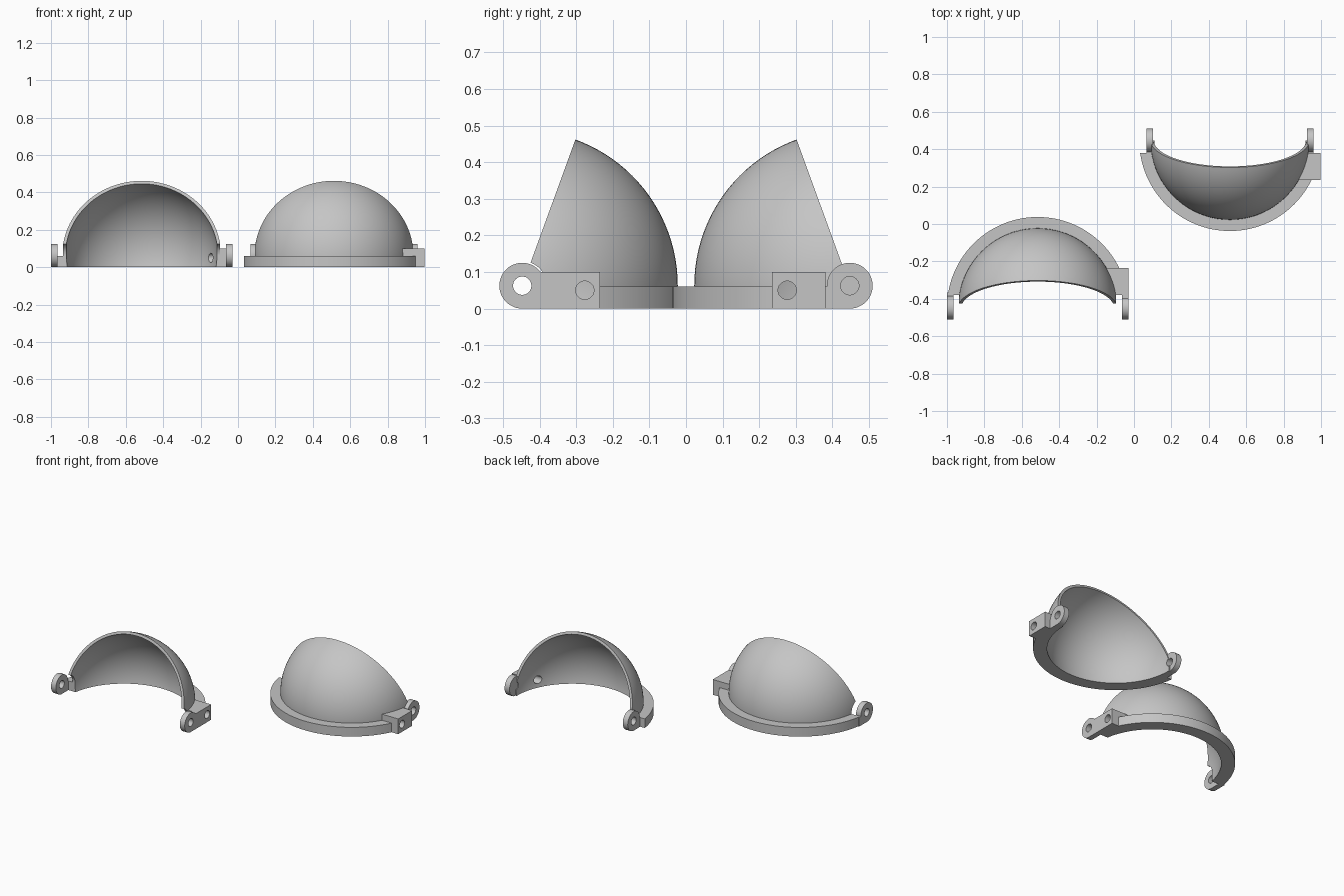
import bpy, bmesh, math
from mathutils import Matrix, Vector

if "Cube" in bpy.data.objects:
    bpy.data.objects.remove(bpy.data.objects["Cube"])

PZ = 0.0625                      # pivot height, also lug radius
R_OUT, R_IN, R_FLANGE = 0.425, 0.408, 0.485
GAP = 0.067                      # clearance around the pivot
ALONG_X = Matrix.Rotation(math.pi / 2, 4, 'Y')

grey = bpy.data.materials.new("plain_grey")
grey.diffuse_color = (0.56, 0.56, 0.56, 1)
grey.use_nodes = True
grey.node_tree.nodes["Principled BSDF"].inputs["Base Color"].default_value = grey.diffuse_color


def make(name, bm):
    bmesh.ops.recalc_face_normals(bm, faces=bm.faces[:])
    mesh = bpy.data.meshes.new(name)
    bm.to_mesh(mesh)
    bm.free()
    mesh.materials.append(grey)
    ob = bpy.data.objects.new(name, mesh)
    bpy.context.collection.objects.link(ob)
    return ob


def keep_below(bm, co, no):
    """Slice the solid, drop the side the normal points to, and cap it."""
    r = bmesh.ops.bisect_plane(bm, geom=bm.verts[:] + bm.edges[:] + bm.faces[:], dist=1e-6,
                               plane_co=co, plane_no=no, clear_outer=True)
    edges = [e for e in r['geom_cut'] if isinstance(e, bmesh.types.BMEdge)]
    bmesh.ops.contextual_create(bm, geom=edges)


def ball(radius):
    bm = bmesh.new()
    bmesh.ops.create_uvsphere(bm, u_segments=112, v_segments=64, radius=radius,
                              matrix=Matrix.Translation((0, 0, PZ)) @ ALONG_X)
    return bm


def box(x0, x1, y0, y1, z0, z1):
    bm = bmesh.new()
    bmesh.ops.create_cube(bm, size=1)
    for v in bm.verts:
        v.co = Vector((x1 if v.co.x > 0 else x0, y1 if v.co.y > 0 else y0,
                       z1 if v.co.z > 0 else z0))
    return make("box", bm)


def rod(x0, x1, y, z, r):
    bm = bmesh.new()
    bmesh.ops.create_cone(bm, cap_ends=True, segments=48, radius1=r, radius2=r, depth=x1 - x0,
                          matrix=Matrix.Translation(((x0 + x1) / 2, y, z)) @ ALONG_X)
    return make("rod", bm)


def combine(ob, other, op):
    mod = ob.modifiers.new("combine", 'BOOLEAN')
    mod.object, mod.operation, mod.solver = other, op, 'EXACT'
    bpy.context.view_layer.objects.active = ob
    bpy.ops.object.modifier_apply(modifier=mod.name)
    bpy.data.objects.remove(other, do_unlink=True)


def half_shell(name, lug_in, lug_out, outer_lugs, cx, side):
    # dome wedge, opened 20 degrees back from vertical
    bm = ball(R_OUT)
    a = math.radians(70)
    keep_below(bm, (0, 0, PZ), (0, -math.sin(a), math.cos(a)))
    keep_below(bm, (0, 0, PZ), (0, -1, 0))
    keep_below(bm, (0, 0, 0), (0, 0, -1))
    shell = make(name, bm)

    # half-round flange
    bm = bmesh.new()
    bmesh.ops.create_cone(bm, cap_ends=True, segments=128, radius1=R_FLANGE, radius2=R_FLANGE,
                          depth=0.06, matrix=Matrix.Translation((0, 0, 0.03)))
    keep_below(bm, (0, GAP, 0), (0, -1, 0))
    combine(shell, make("flange", bm), 'UNION')

    # screw block, then the hollow inside
    combine(shell, box(0.36, R_FLANGE, GAP, 0.212, 0, 0.1), 'UNION')
    combine(shell, make("hollow", ball(R_IN)), 'DIFFERENCE')
    if outer_lugs:
        combine(shell, rod(-0.449, 0.449, 0, PZ, GAP), 'DIFFERENCE')
        combine(shell, box(-0.449, 0.449, -0.1, GAP, -0.1, PZ), 'DIFFERENCE')

    # hinge lugs
    for s in (-1, 1):
        x0, x1 = sorted((s * lug_in, s * lug_out))
        top = 0.1 if outer_lugs and s > 0 else 0.06
        start = 0.05 if top > 0.06 else 0
        combine(shell, rod(x0, x1, 0, PZ, PZ), 'UNION')
        combine(shell, box(x0, x1, 0, 0.08, 0, 0.06), 'UNION')
        if start:
            combine(shell, box(x0, x1, start, 0.08, 0.01, top), 'UNION')

    # pivot and screw holes
    combine(shell, rod(-0.6, 0.6, 0, PZ, 0.025), 'DIFFERENCE')
    combine(shell, rod(0.3, 0.6, 0.171, 0.05, 0.025), 'DIFFERENCE')

    # place, mirrored front to back when needed
    shell.data.transform(Matrix.Translation((cx, -side * 0.4475, 0)) @ Matrix.Diagonal((1, side, 1, 1)))
    if side < 0:
        shell.data.flip_normals()
    bpy.ops.object.select_all(action='DESELECT')
    shell.select_set(True)
    bpy.context.view_layer.objects.active = shell
    bpy.ops.object.shade_smooth_by_angle(angle=math.radians(30))


half_shell("left_half_shell", 0.45, 0.485, True, -0.515, 1)
half_shell("right_half_shell", 0.411, 0.447, False, 0.513, -1)
